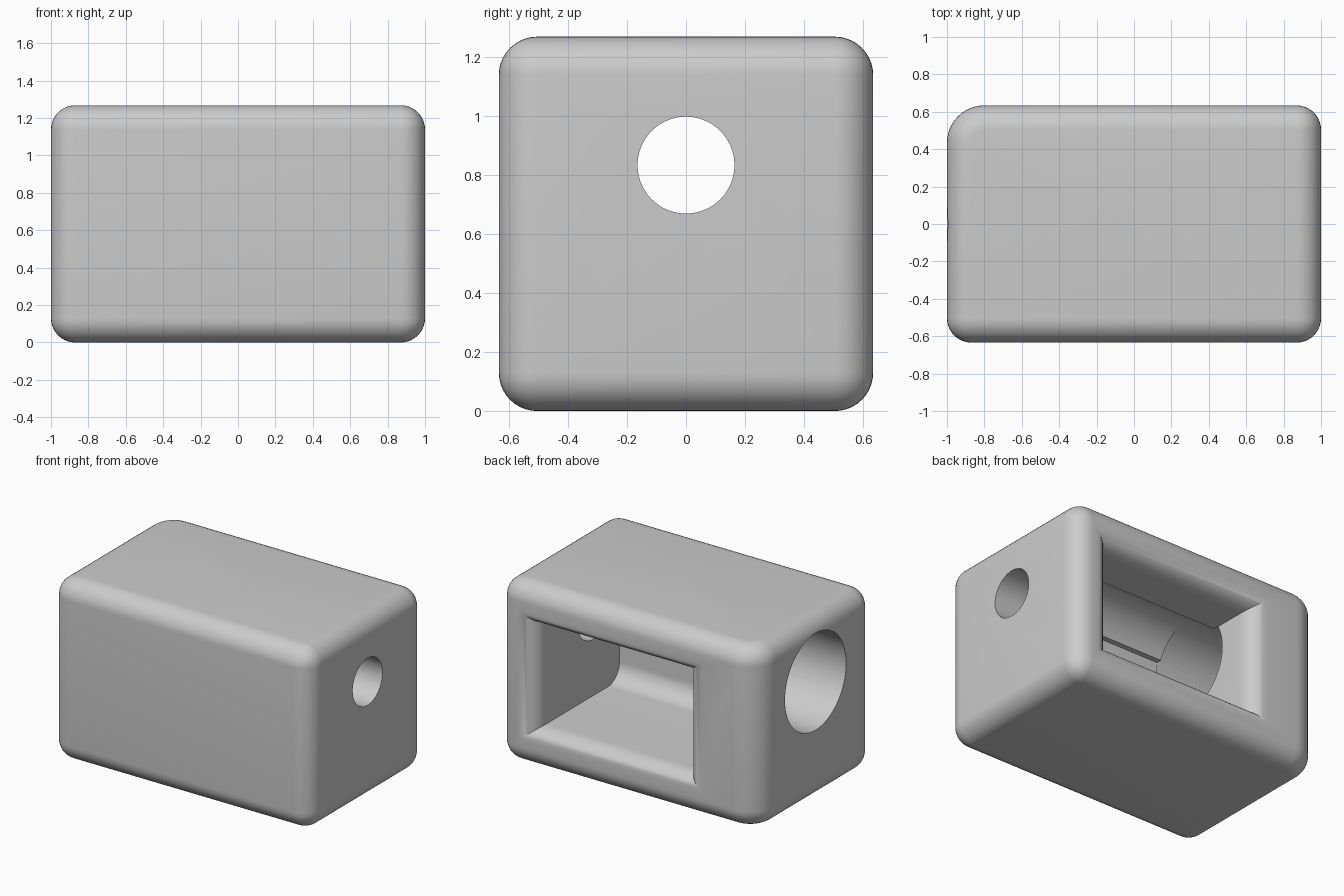
import bpy, bmesh, math
from mathutils import Matrix, Vector

if "Cube" in bpy.data.objects:
    bpy.data.objects.remove(bpy.data.objects["Cube"])

AXIS_Z = 0.833           # height of the bore axis
MID_Z = 0.634            # mid height of the block

grey = bpy.data.materials.new("plain_grey")
grey.diffuse_color = (0.6, 0.6, 0.6, 1)
grey.use_nodes = True
grey.node_tree.nodes["Principled BSDF"].inputs["Base Color"].default_value = grey.diffuse_color


def make_object(name, bm):
    bmesh.ops.recalc_face_normals(bm, faces=bm.faces)
    mesh = bpy.data.meshes.new(name)
    bm.to_mesh(mesh)
    bm.free()
    mesh.materials.append(grey)
    obj = bpy.data.objects.new(name, mesh)
    bpy.context.collection.objects.link(obj)
    return obj


def x_cylinder(name, radius_y, radius_z, x0, x1):
    bm = bmesh.new()
    bmesh.ops.create_cone(bm, cap_ends=True, segments=96, radius1=1, radius2=1, depth=1)
    bm.transform(Matrix.Translation(((x0 + x1) / 2, 0, AXIS_Z))
                 @ Matrix.Diagonal((x1 - x0, radius_y, radius_z, 1))
                 @ Matrix.Rotation(math.pi / 2, 4, 'Y'))
    return make_object(name, bm)


# Rounded block: one wider rear-left upright edge, all others equal
bm = bmesh.new()
bmesh.ops.create_cube(bm, size=1)
bm.transform(Matrix.Translation((0, 0, MID_Z)) @ Matrix.Diagonal((2, 1.268, 1.268, 1)))
rear_left = [e for e in bm.edges if all(v.co.x < 0 and v.co.y > 0 for v in e.verts)]
bmesh.ops.bevel(bm, geom=rear_left, offset=0.2, segments=12, profile=0.5,
                affect='EDGES', clamp_overlap=False)
bm.normal_update()
sharp = [e for e in bm.edges if e.calc_face_angle(0) > 0.6]
bmesh.ops.bevel(bm, geom=sharp, offset=0.13, segments=10, profile=0.5,
                affect='EDGES', clamp_overlap=False)
block = make_object("housing_block", bm)

# Pocket: rectangles lofted front to back, rounded floor corner and flared mouth
X0, X1, HALF, FRONT, BACK = -0.44, 0.72, 0.36, -0.296, 0.634
sections = []            # y, sideways flare, ceiling flare, floor flare
N = 10
for i in range(N + 1):
    a = math.pi / 2 * i / N
    sections.append((FRONT + 0.13 * (1 - math.cos(a)), 0, 0, -0.13 * (1 - math.sin(a))))
for i in range(N + 1):
    a = math.pi / 2 * i / N
    f = 1 - math.cos(a)
    sections.append((BACK - 0.125 * (1 - math.sin(a)), 0.125 * f, 0.088 * f, 0.088 * f))
sections.append((0.8, 0.125, 0.088, 0.088))

bm = bmesh.new()
rings = []
for y, side, top, floor in sections:
    xl, xr = X0 - side, X1 + side
    zb, zt = MID_Z - HALF - floor, MID_Z + HALF + top
    rings.append([bm.verts.new(p) for p in
                  ((xl, y, zb), (xr, y, zb), (xr, y, zt), (xl, y, zt))])
for a, b in zip(rings, rings[1:]):
    for k in range(4):
        bm.faces.new((a[k], a[(k + 1) % 4], b[(k + 1) % 4], b[k]))
bm.faces.new(rings[0])
bm.faces.new(rings[-1])
pocket = make_object("pocket_cutter", bm)

# Large bore from the left, channel through the pocket, small hole on the right
cutters = [pocket,
           x_cylinder("large_bore_cutter", 0.337, 0.337, -1.2, X0 + 0.004),
           x_cylinder("channel_cutter", 0.294, 0.337, X0 - 0.01, X1 - 0.001),
           x_cylinder("small_hole_cutter", 0.164, 0.164, X1 - 0.1, 1.2)]
for cutter in cutters:
    mod = block.modifiers.new(cutter.name, 'BOOLEAN')
    mod.operation = 'DIFFERENCE'
    mod.solver = 'EXACT'
    mod.object = cutter
    bpy.context.view_layer.objects.active = block
    block.select_set(True)
    bpy.ops.object.modifier_apply(modifier=mod.name)
for cutter in cutters:
    bpy.data.objects.remove(cutter)

bpy.ops.object.select_all(action='DESELECT')
block.select_set(True)
bpy.context.view_layer.objects.active = block
bpy.ops.object.shade_smooth_by_angle(angle=math.radians(30))
